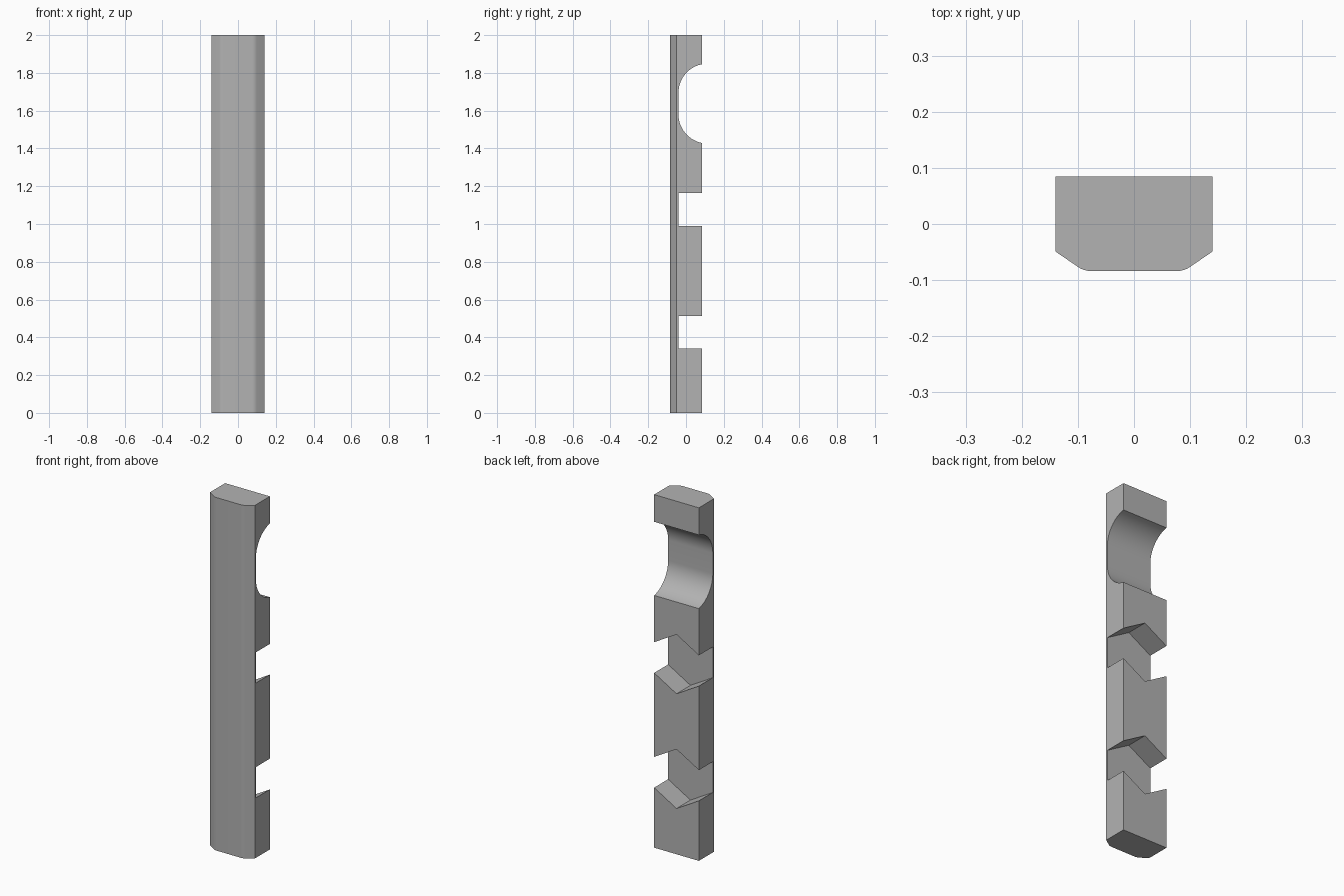
import bpy, bmesh, math
from mathutils import Vector

HALF_W, FRONT, BACK, HEIGHT = 0.14, -0.084, 0.085, 2.0
FLOOR = -0.04          # depth reached by the grooves

cube = bpy.data.objects.get("Cube")
if cube:
    bpy.data.objects.remove(cube, do_unlink=True)

grey = bpy.data.materials.new("plain_grey")
grey.use_nodes = True
colour = (0.45, 0.45, 0.45, 1)
grey.diffuse_color = colour
grey.node_tree.nodes["Principled BSDF"].inputs["Base Color"].default_value = colour


def prism(name, outline, direction):
    """Extrude a closed 3D outline along a direction."""
    bm = bmesh.new()
    face = bm.faces.new([bm.verts.new(p) for p in outline])
    new = bmesh.ops.extrude_face_region(bm, geom=[face])["geom"]
    verts = [v for v in new if isinstance(v, bmesh.types.BMVert)]
    bmesh.ops.translate(bm, verts=verts, vec=Vector(direction))
    bmesh.ops.recalc_face_normals(bm, faces=bm.faces)
    mesh = bpy.data.meshes.new(name)
    bm.to_mesh(mesh)
    bm.free()
    mesh.materials.append(grey)
    obj = bpy.data.objects.new(name, mesh)
    bpy.context.collection.objects.link(obj)
    return obj


def arc(cy, cz, r, start, end, steps):
    """Points of an arc, angles in degrees."""
    angles = [math.radians(start + (end - start) * i / steps) for i in range(steps + 1)]
    return [(cy + r * math.cos(a), cz + r * math.sin(a)) for a in angles]


# Bar: flat back, sloped front sides blended into the front face
slope = 33
blend = 0.045
right_half = [(HALF_W, BACK), (HALF_W, -0.049)]
right_half += arc(0.075, FLOOR + 0.001, blend, slope - 90, -90, 8)
FRONT_Y = FLOOR + 0.001 - blend
left_half = [(-x, y) for x, y in reversed(right_half)]
bar = prism("bar", [(x, y, 0) for x, y in right_half + left_half], (0, 0, HEIGHT))

# Rounded finger groove near the top
r = 0.155
scoop = arc(FLOOR + r, 1.694, r, 90, 180, 24) + arc(FLOOR + r, 1.581, r, 180, 270, 24)
scoop = [(-0.3, y, z) for y, z in scoop]
cutters = [prism("scoop_cutter", scoop, (0.6, 0, 0))]

# Two grooves that widen toward the middle of the back
rise = math.tan(math.radians(30))
for low, high in ((0.34, 0.514), (0.99, 1.164)):
    peak = HALF_W * rise
    out = 0.02
    over = out * rise
    x = HALF_W + out
    outline = [(-x, low + over), (0, low - peak), (x, low + over),
               (x, high - over), (0, high + peak), (-x, high - over)]
    cutters.append(prism("groove_cutter", [(px, FLOOR, pz) for px, pz in outline], (0, 0.3, 0)))

# Cut the grooves and discard the cutters
bpy.context.view_layer.objects.active = bar
bar.select_set(True)
for cutter in cutters:
    mod = bar.modifiers.new("cut", 'BOOLEAN')
    mod.operation = 'DIFFERENCE'
    mod.solver = 'EXACT'
    mod.object = cutter
    bpy.ops.object.modifier_apply(modifier=mod.name)
    bpy.data.objects.remove(cutter, do_unlink=True)

bpy.ops.object.shade_smooth_by_angle(angle=math.radians(25))
